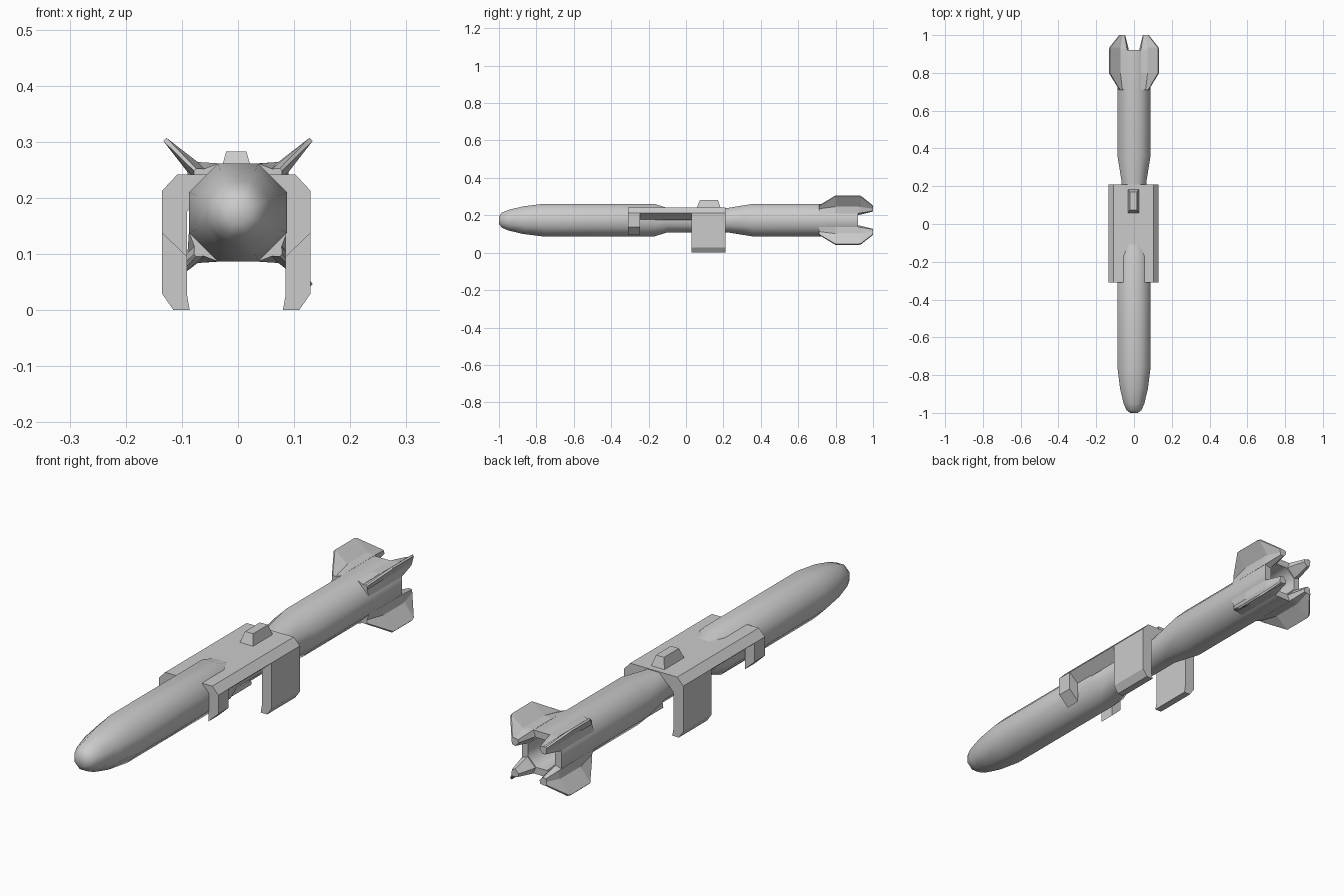
import bpy, bmesh, math

if "Cube" in bpy.data.objects:
    bpy.data.objects.remove(bpy.data.objects["Cube"])

CZ = 0.174   # height of the body axis


def make(name, verts, faces, smooth=None):
    me = bpy.data.meshes.new(name)
    me.from_pydata(verts, [], faces)
    bm = bmesh.new()
    bm.from_mesh(me)
    bmesh.ops.recalc_face_normals(bm, faces=bm.faces)
    bm.to_mesh(me)
    bm.free()
    ob = bpy.data.objects.new(name, me)
    bpy.context.collection.objects.link(ob)
    if smooth:
        bpy.ops.object.select_all(action='DESELECT')
        ob.select_set(True)
        bpy.context.view_layer.objects.active = ob
        bpy.ops.object.shade_smooth_by_angle(angle=math.radians(smooth))
    return ob


def loft(name, rings, smooth=None):
    """Skin equal-length rings of points and cap both ends."""
    n = len(rings[0])
    faces = [[k * n + i, k * n + (i + 1) % n, (k + 1) * n + (i + 1) % n, (k + 1) * n + i]
             for k in range(len(rings) - 1) for i in range(n)]
    last = (len(rings) - 1) * n
    faces += [list(range(n)), list(range(last, last + n))]
    return make(name, [p for r in rings for p in r], faces, smooth)


def extrude_y(name, section, y0, y1):
    return loft(name, [[(x, y, z) for x, z in section] for y in (y0, y1)])


def octagon(y, apothem):
    r = apothem / math.cos(math.pi / 8)
    return [(r * math.cos(math.pi / 8 + i * math.pi / 4), y,
             CZ + r * math.sin(math.pi / 8 + i * math.pi / 4)) for i in range(8)]


# eight-sided body with waist and hollow tail
profile = [(-1.0, 0.02), (-0.985, 0.04), (-0.95, 0.055), (-0.87, 0.074), (-0.76, 0.0875),
           (-0.17, 0.0875), (-0.10, 0.065), (0.22, 0.065), (0.36, 0.0875),
           (0.92, 0.0875), (0.92, 0.06), (0.80, 0.05)]
loft("body", [octagon(y, a) for y, a in profile], smooth=50)

# four diagonal tail fins: half section as (distance from axis, half thickness)
fin = [(0.71, [(0.075, 0.02), (0.0873, 0.036), (0.098, 0.012), (0.108, 0.003)]),
       (0.80, [(0.070, 0.02), (0.0880, 0.036), (0.1146, 0.0127), (0.184, 0.004)]),
       (0.92, [(0.064, 0.025), (0.0880, 0.036), (0.1146, 0.0127), (0.184, 0.004)]),
       (0.935, [(0.066, 0.023), (0.0880, 0.033), (0.113, 0.0127), (0.180, 0.004)]),
       (1.0, [(0.077, 0.011), (0.0880, 0.018), (0.098, 0.012), (0.108, 0.003)])]
for k, label in enumerate(("upper_right", "upper_left", "lower_left", "lower_right")):
    a = math.pi / 4 + k * math.pi / 2
    c, s = math.cos(a), math.sin(a)
    rings = []
    for y, half in fin:
        pts = half + [(r, -t) for r, t in reversed(half)]
        rings.append([(r * c - t * s, y, CZ + r * s + t * c) for r, t in pts])
    loft("fin_" + label, rings)

# saddle plate over the waist
OX = -0.003
half = [(0.105, 0.242), (0.132, 0.213), (0.088, 0.175), (0.060, 0.205)]
section = [(OX + x, z) for x, z in half] + [(OX - x, z) for x, z in reversed(half)]
extrude_y("saddle_plate", section, -0.31, 0.21)

# legs of the saddle, short in front and long behind
front_leg = [(0.088, 0.242), (0.105, 0.242), (0.132, 0.213), (0.132, 0.137), (0.088, 0.095)]
rear_leg = [(0.088, 0.242), (0.105, 0.242), (0.132, 0.213), (0.132, 0.029), (0.112, 0.0),
            (0.083, 0.0), (0.088, 0.028)]
for side, label in ((1, "right"), (-1, "left")):
    extrude_y("front_leg_" + label, [(OX + side * x, z) for x, z in front_leg], -0.31, -0.245)
    extrude_y("rear_leg_" + label, [(OX + side * x, z) for x, z in rear_leg], 0.03, 0.21)

# tapered lug on top
loft("lug", [[(OX - w, y0, z), (OX + w, y0, z), (OX + w, y1, z), (OX - w, y1, z)]
             for w, y0, y1, z in ((0.031, 0.056, 0.186, 0.236), (0.018, 0.075, 0.17, 0.283))])
